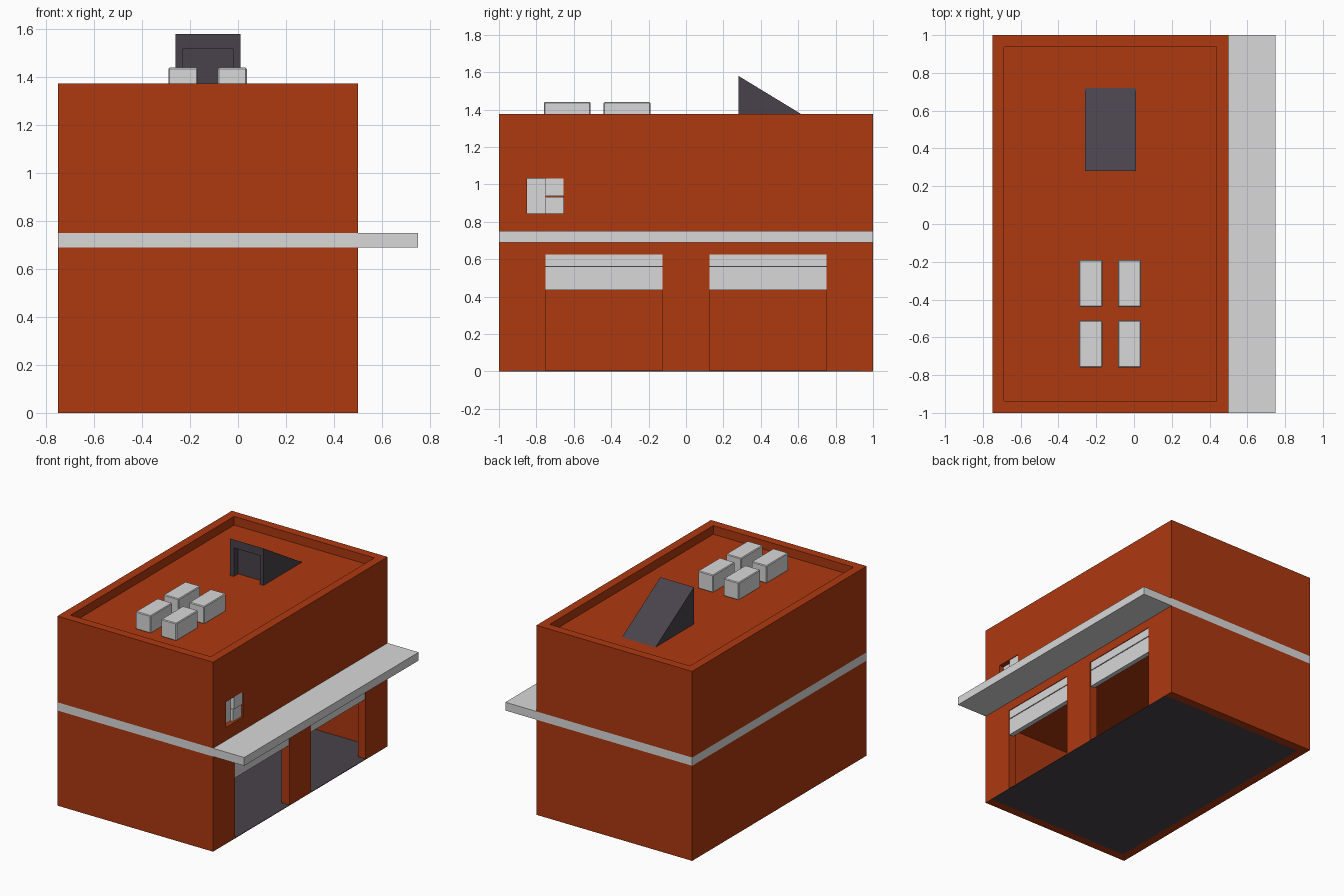
import bpy
import bmesh

cube = bpy.data.objects.get("Cube")
if cube:
    bpy.data.objects.remove(cube, do_unlink=True)


def material(name, rgb):
    m = bpy.data.materials.new(name)
    m.use_nodes = True
    colour = (*rgb, 1)
    m.diffuse_color = colour
    m.node_tree.nodes["Principled BSDF"].inputs["Base Color"].default_value = colour
    return m


RED = material("brick red", (0.42, 0.04, 0.005))
WHITE = material("light grey", (0.69, 0.69, 0.69))
DARK = material("charcoal", (0.066, 0.055, 0.07))


def prism(name, profile, x0, x1, mat):
    """Extrude a (y, z) profile along x."""
    bm = bmesh.new()
    face = bm.faces.new([bm.verts.new((x0, y, z)) for y, z in profile])
    grown = bmesh.ops.extrude_face_region(bm, geom=[face])["geom"]
    moved = [v for v in grown if isinstance(v, bmesh.types.BMVert)]
    bmesh.ops.translate(bm, verts=moved, vec=(x1 - x0, 0, 0))
    bmesh.ops.recalc_face_normals(bm, faces=bm.faces)
    mesh = bpy.data.meshes.new(name)
    bm.to_mesh(mesh)
    bm.free()
    mesh.materials.append(mat)
    ob = bpy.data.objects.new(name, mesh)
    bpy.context.collection.objects.link(ob)
    return ob


def box(name, x, y, z, mat):
    corners = [(y[0], z[0]), (y[1], z[0]), (y[1], z[1]), (y[0], z[1])]
    return prism(name, corners, x[0], x[1], mat)


def apply(ob, mod):
    bpy.context.view_layer.objects.active = ob
    bpy.ops.object.modifier_apply(modifier=mod.name)


def cut(ob, x, y, z):
    cutter = box("cutter", x, y, z, ob.data.materials[0])
    cutter.hide_render = True
    mod = ob.modifiers.new("opening", 'BOOLEAN')
    mod.operation = 'DIFFERENCE'
    mod.solver = 'EXACT'
    mod.object = cutter
    apply(ob, mod)
    bpy.data.objects.remove(cutter, do_unlink=True)


# Main dimensions
LEFT, RIGHT = -0.75, 0.5
WALL = 0.0625
CEILING, BAND, UPPER, ROOF, TOP = 0.625, 0.69, 0.75, 1.3125, 1.375
INNER_X = (LEFT + WALL, RIGHT - WALL)
INNER_Y = (-1 + WALL, 1 - WALL)
DOORS = [(-0.75, -0.125), (0.125, 0.75)]

# Hollow ground storey with two garage openings
lower = box("ground_storey_walls", (LEFT, RIGHT), (-1, 1), (0, CEILING), RED)
cut(lower, INNER_X, INNER_Y, (-0.1, 1))
for span in DOORS:
    cut(lower, (0.3, 0.6), span, (-0.1, 1))
cut(lower, (INNER_X[0], 0.6), INNER_Y, (-0.1, 0.004))
box("garage_floor", (INNER_X[0], RIGHT), INNER_Y, (0, 0.004), DARK)
box("garage_ceiling", (LEFT, RIGHT), (-1, 1), (CEILING, BAND), RED)

# Partly raised sectional doors
for i, span in enumerate(DOORS):
    for j, z in enumerate([(0.435, 0.557), (0.563, CEILING)]):
        box(f"garage_door_{i + 1}_panel_{j + 1}", (0.46, 0.495), span, z, WHITE)
    box(f"garage_door_{i + 1}_seam", (0.46, 0.487), span, (0.557, 0.563), DARK)

# Band around the building that continues as a canopy
box("band_and_canopy", (LEFT, 0.75), (-1, 1), (BAND, UPPER), WHITE)

# Upper storey with sunken roof and window recess
upper = box("upper_storey", (LEFT, RIGHT), (-1, 1), (UPPER, TOP), RED)
cut(upper, INNER_X, INNER_Y, (ROOF, 2))
cut(upper, (0.45, 0.6), (-0.85, -0.655), (0.845, 1.03))

# Window panes set at different depths
box("window_fixed_pane", (0.45, 0.465), (-0.85, -0.75), (0.845, 1.03), WHITE)
box("window_lower_sash", (0.45, 0.485), (-0.75, -0.655), (0.845, 0.933), WHITE)
box("window_upper_sash", (0.45, 0.495), (-0.75, -0.655), (0.937, 1.03), WHITE)

# Roof stair hatch with a recessed doorway
hatch = prism("roof_hatch", [(0.28, ROOF), (0.72, ROOF), (0.28, 1.58)], -0.26, 0.01, DARK)
cut(hatch, (-0.23, -0.02), (0.2, 0.33), (1.2, 1.52))

# Four roof ventilation units
for i, x in enumerate([-0.29, -0.085]):
    for j, y in enumerate([-0.76, -0.44]):
        unit = box(f"roof_vent_{i * 2 + j + 1}", (x, x + 0.122), (y, y + 0.25), (ROOF, 1.44), WHITE)
        mod = unit.modifiers.new("soft_edges", 'BEVEL')
        mod.width = 0.005
        mod.segments = 1
        apply(unit, mod)
